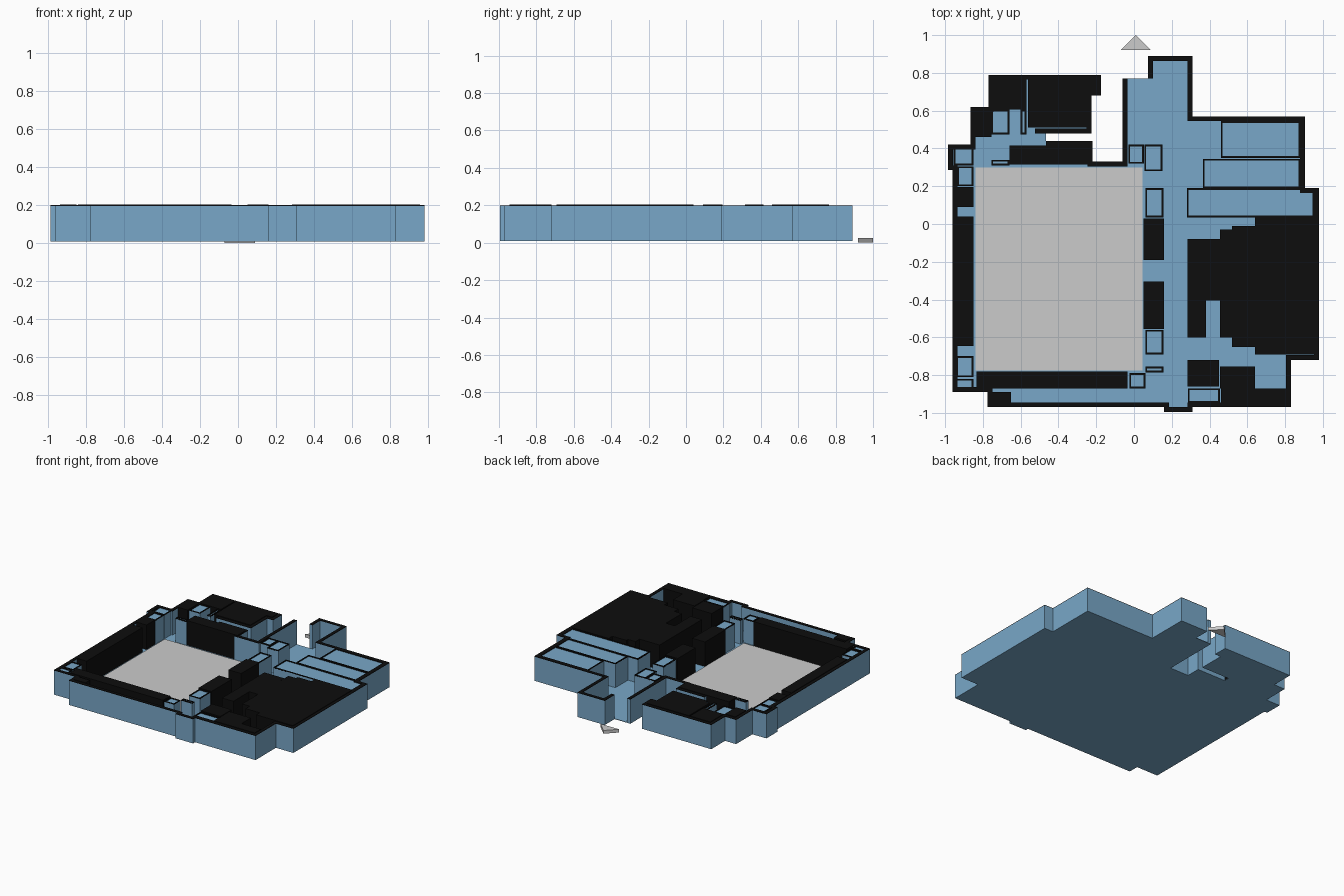
import bpy, bmesh
from mathutils import Vector

if "Cube" in bpy.data.objects:
    bpy.data.objects.remove(bpy.data.objects["Cube"])


def material(name, color):
    m = bpy.data.materials.new(name)
    m.diffuse_color = color
    m.use_nodes = True
    m.node_tree.nodes["Principled BSDF"].inputs["Base Color"].default_value = m.diffuse_color
    return m


BLUE = material("blue", (0.19, 0.39, 0.58, 1))
BLACK = material("black", (0.004, 0.004, 0.004, 1))


def finish(bm, name, mat):
    bmesh.ops.recalc_face_normals(bm, faces=bm.faces)
    me = bpy.data.meshes.new(name)
    bm.to_mesh(me)
    bm.free()
    ob = bpy.data.objects.new(name, me)
    bpy.context.collection.objects.link(ob)
    if mat:
        me.materials.append(mat)
    return ob


def prism(name, pts, z0, z1, mat):
    bm = bmesh.new()
    f = bm.faces.new([bm.verts.new((x, y, z0)) for x, y in pts])
    ext = bmesh.ops.extrude_face_region(bm, geom=[f], use_keep_orig=True)
    for v in ext["geom"]:
        if isinstance(v, bmesh.types.BMVert):
            v.co.z = z1
    return finish(bm, name, mat)


def rect(x0, x1, y0, y1):
    return [(x0, y0), (x0, y1), (x1, y1), (x1, y0)]


def band(name, pts, width, z0, z1, mat, closed=False):
    """Wall along a clockwise path, thickened inwards with mitred corners."""
    n = len(pts)
    p = [Vector(q) for q in pts]
    bm = bmesh.new()
    rings = []
    for i in range(n):
        dirs = []
        if closed or i > 0:
            dirs.append((p[i] - p[i - 1]).normalized())
        if closed or i < n - 1:
            dirs.append((p[(i + 1) % n] - p[i]).normalized())
        off = Vector((0, 0))
        for d in dirs:
            off += Vector((d.y, -d.x))
        if len(dirs) == 2:
            off /= 1 + dirs[0].dot(dirs[1])
        q = p[i] + off * width
        rings.append([bm.verts.new((a.x, a.y, z))
                      for a, z in ((p[i], z0), (q, z0), (q, z1), (p[i], z1))])
    for i in range(n if closed else n - 1):
        a, b = rings[i], rings[(i + 1) % n]
        for k in range(4):
            bm.faces.new((a[k], a[(k + 1) % 4], b[(k + 1) % 4], b[k]))
    if not closed:
        bm.faces.new(rings[0])
        bm.faces.new(rings[-1][::-1])
    return finish(bm, name, mat)


# Building outline, clockwise from the entrance
main = [(.075, .77), (.075, .89), (.31, .89), (.31, .57), (.905, .57), (.905, .19),
        (.98, .19), (.98, -.72), (.83, -.72), (.83, -.97), (.31, -.97), (.31, -.995),
        (.16, -.995), (.16, -.97), (-.775, -.97), (-.775, -.89), (-.96, -.89),
        (-.96, .285), (-.985, .285), (-.985, .42), (-.865, .42), (-.865, .62),
        (-.77, .62), (-.77, .79), (-.175, .79), (-.175, .68), (-.225, .68),
        (-.225, .48), (-.525, .48)]
short = [(-.465, .44), (-.22, .44), (-.22, .33), (-.06, .33), (-.06, .77)]

# Floor, outer walls and their dark caps
prism("floor", main[:-1] + [(-.465, .48)] + short, .008, .012, BLUE)
for label, path in (("main", main), ("entrance", short)):
    band(label + "_wall", path, .026, .01, .195, BLUE)
    band(label + "_wall_cap", path, .026, .195, .199, BLACK)

# Grey floor of the large hall
prism("hall_floor", rect(-.84, .045, -.775, .3), .012, .017, None)

# Closed rooms: blue blocks with a dark rim
rooms = [(.46, .88, .35, .545), (.365, .88, .19, .345), (.28, .955, .035, .19),
         (.06, .155, .035, .19), (.055, .15, .28, .42), (-.03, .052, .32, .42),
         (.06, .155, -.69, -.56), (.06, .155, -.785, -.755), (-.025, .06, -.87, -.79),
         (.285, .455, -.945, -.87), (-.94, -.85, -.81, -.7), (-.95, -.85, -.88, -.82),
         (-.955, -.85, .31, .42), (-.935, -.85, .2, .305), (-.755, -.66, .475, .605),
         (-.6, -.57, .475, .605), (-.755, -.66, .31, .34)]
for i, r in enumerate(rooms):
    prism(f"room_{i}", rect(*r), .012, .194, BLUE)
    band(f"room_rim_{i}", rect(*r), .009, .19, .199, BLACK, True)

# Dark solid blocks
east = [(.64, .957), (.64, .04), (.52, .64)]
blocks = [(.64, .957, -.692, .035), (.52, .64, -.65, -.01), (.455, .52, -.6, -.03),
          (.455, .52, -.18, -.03), (.283, .455, -.405, -.08), (.283, .38, -.6, -.405),
          (.05, .16, -.19, .03), (.05, .16, -.555, -.305), (.283, .45, -.86, -.72),
          (.455, .64, -.87, -.755), (.46, .805, -.945, -.87),
          (-.835, -.035, -.87, -.78), (-.935, -.85, -.645, .04), (-.935, -.85, .09, .195),
          (-.745, -.57, .605, .765), (-.56, -.25, .51, .765), (-.56, -.2, .705, .765),
          (-.84, -.755, .46, .595), (-.66, -.225, .315, .415), (-.75, -.65, -.945, -.89)]
for i, b in enumerate(blocks):
    prism(f"dark_block_{i}", rect(*b), .012, .203, BLACK)

# Entrance arrow
prism("entrance_arrow", [(-.07, .92), (.01, 1.0), (.09, .92)], 0, .025, None)
